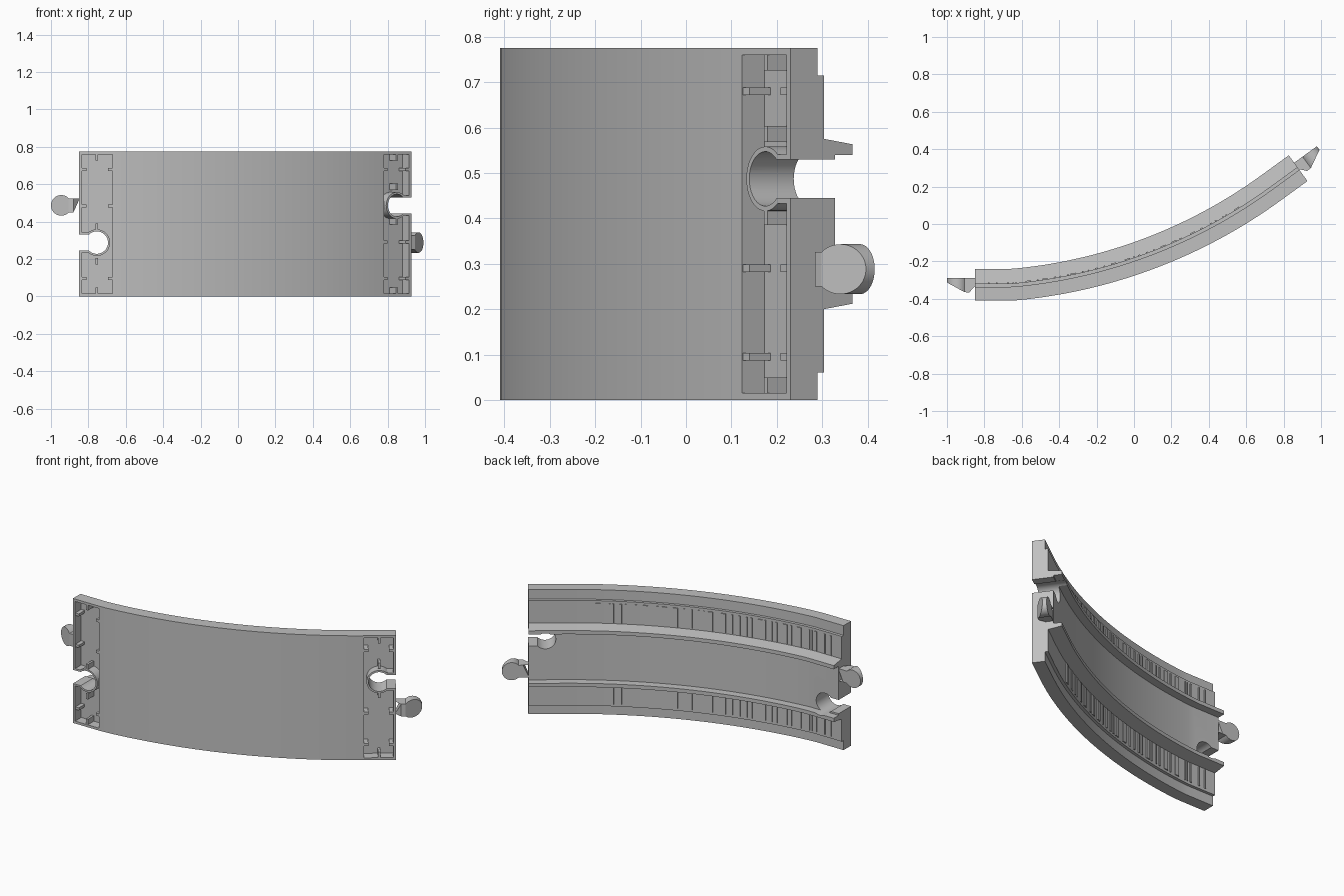
import bpy, bmesh, math, random
from mathutils import Vector

if "Cube" in bpy.data.objects:
    bpy.data.objects.remove(bpy.data.objects["Cube"])

WIDTH = 0.775                      # height of the standing track
END = 0.2                          # straight length at the first end
A0, A1 = math.radians(4.9), math.radians(36)
RADIUS = 2.85
ARC = RADIUS * (A1 - A0)
LENGTH = END + ARC + 0.18
SOCKET_S, SOCKET_Z = 0.095, 0.288  # socket centre, along and across the track

grey = bpy.data.materials.new("grey_plastic")
grey.use_nodes = True
grey.diffuse_color = (0.53, 0.53, 0.53, 1)
grey.node_tree.nodes["Principled BSDF"].inputs["Base Color"].default_value = grey.diffuse_color


def bend(v):
    """Map (along, height, across) of a straight track onto the curved path."""
    s, h, z = v
    a = A0 + min(max(s - END, 0), ARC) / RADIUS
    x, y = -0.85 + min(s, END), -0.41
    x += RADIUS * (math.sin(a) - math.sin(A0))
    y += RADIUS * (math.cos(A0) - math.cos(a))
    extra = max(s - END - ARC, 0)
    x += extra * math.cos(A1)
    y += extra * math.sin(A1)
    if s < END + 0.03:             # ease the small corner where the curve starts
        a = A0 * max(0, (s - 0.185) / 0.045)
    return Vector((x - h * math.sin(a), y + h * math.cos(a), z))


def make(name, bm):
    bmesh.ops.recalc_face_normals(bm, faces=bm.faces)
    mesh = bpy.data.meshes.new(name)
    bm.to_mesh(mesh)
    bm.free()
    mesh.materials.append(grey)
    ob = bpy.data.objects.new(name, mesh)
    bpy.context.collection.objects.link(ob)
    return ob


def add_box(bm, lo, hi):
    verts = bmesh.ops.create_cube(bm, size=1)["verts"]
    for v in verts:
        v.co = Vector([lo[i] if v.co[i] < 0 else hi[i] for i in range(3)])


def add_prism(bm, outline, low, high):
    """Extrude an (along, across) outline; low is a height or a rule."""
    rule = low if callable(low) else lambda s: low
    bottom = [bm.verts.new((s, rule(s), z)) for s, z in outline]
    top = [bm.verts.new((s, high, z)) for s, z in outline]
    bm.faces.new(top)
    bmesh.ops.triangulate(bm, faces=[bm.faces.new(bottom)])
    n = len(outline)
    for i in range(n):
        j = (i + 1) % n
        bm.faces.new((bottom[i], bottom[j], top[j], top[i]))


def keyhole(centre, zc, radius, half, open_s):
    """Circle joined to a neck that runs to open_s."""
    side = 1 if open_s > centre else -1
    gap = math.asin(half / radius)
    pts = [(open_s, zc + half)]
    for i in range(29):
        a = gap + (2 * math.pi - 2 * gap) * i / 28
        pts.append((centre + side * radius * math.cos(a), zc + radius * math.sin(a)))
    return pts + [(open_s, zc - half)]


def turn(ob):
    """Move a first-end part to the far end by a half turn."""
    for v in ob.data.vertices:
        v.co = (LENGTH - v.co.x, v.co.y, WIDTH - v.co.z)


def cut(ob, cutter):
    mod = ob.modifiers.new("cut", "BOOLEAN")
    mod.operation, mod.object, mod.solver = "DIFFERENCE", cutter, "EXACT"
    cutter.hide_render = True
    bpy.context.view_layer.update()
    deps = bpy.context.evaluated_depsgraph_get()
    mesh = bpy.data.meshes.new_from_object(ob.evaluated_get(deps))
    ob.modifiers.clear()
    ob.data = mesh
    bpy.data.objects.remove(cutter)


def finish(ob):
    for v in ob.data.vertices:
        v.co = bend(v.co)
    ob.data.shade_smooth()
    ob.data.set_sharp_from_angle(angle=math.radians(20))


# Track body: low edge strip, wheel bed, rail and raised deck, mirrored across
half = [(0, 0), (0.074, 0), (0.074, 0.06), (0.092, 0.06), (0.092, 0.2),
        (0.17, 0.212), (0.17, 0.235), (0.122, 0.235)]
profile = half + [(h, WIDTH - z) for h, z in reversed(half)]
stations = [0, 0.185] + [END + 0.03 + (ARC - 0.03) * i / 36 for i in range(37)] + [LENGTH]
bm = bmesh.new()
rings = [[bm.verts.new((s, h, z)) for h, z in profile] for s in stations]
for a, b in zip(rings, rings[1:]):
    for i in range(len(profile)):
        j = (i + 1) % len(profile)
        bm.faces.new((a[i], a[j], b[j], b[i]))
bm.faces.new(rings[0])
bm.faces.new(rings[-1])
body = make("track_body", bm)


def place(name, bm, far):
    ob = make(name, bm)
    if far:
        turn(ob)
    return ob


def socket_cutter(far):
    bm = bmesh.new()
    add_prism(bm, keyhole(SOCKET_S, SOCKET_Z, 0.06, 0.0425, -0.05), -0.05, 0.3)
    return place("socket_cutter", bm, far)


def peg_underside(s):
    if s > -0.03:
        return 0.045 + (s + 0.03) * 1.1
    return 0.045 + max(0, -s - 0.055) * 0.55


for far in (False, True):
    end = "right" if not far else "left"
    # Pocket under the end, then the socket through the deck
    bm = bmesh.new()
    add_box(bm, (0.015, -0.05, 0.015), (0.18, 0.06, WIDTH - 0.015))
    cut(body, place("pocket_cutter", bm, far))
    cut(body, socket_cutter(far))

    # Thin wall around the socket inside the pocket
    bm = bmesh.new()
    add_prism(bm, keyhole(SOCKET_S, SOCKET_Z, 0.071, 0.054, 0.01), 0.001, 0.065)
    collar = place(end + "_socket_wall", bm, far)
    cut(collar, socket_cutter(far))
    finish(collar)

    # Small stiffening ribs in the pocket
    bm = bmesh.new()
    for z in (0.095, 0.485, 0.68):
        for s in (0.014, 0.156):
            add_box(bm, (s, 0.002, z - 0.008), (s + 0.025, 0.062, z + 0.008))
    for z in (0.014, 0.172, 0.355, WIDTH - 0.049):
        add_box(bm, (SOCKET_S - 0.007, 0.002, z), (SOCKET_S + 0.007, 0.062, z + 0.048 - 0.013))
    finish(place(end + "_pocket_ribs", bm, far))

    # Connector peg with a tapering round head
    zc = WIDTH - SOCKET_Z
    outline = keyhole(-0.095, zc, 0.055, 0.038, 0.004)
    outline.insert(0, (-0.03, zc + 0.038))
    outline.append((-0.03, zc - 0.038))
    outline = outline[1:2] + [outline[0]] + outline[2:]
    bm = bmesh.new()
    add_prism(bm, outline, peg_underside, 0.121)
    finish(place(end + "_connector_peg", bm, far))

finish(body)

# Grip ridges across both wheel beds, in uneven groups
random.seed(4)
bm = bmesh.new()
s = 0.07
while s < LENGTH - 0.38:
    w = random.choice((0.008, 0.012, 0.03))
    for z in (0.075, WIDTH - 0.195):
        add_box(bm, (s, 0.085, z), (s + w, 0.098, z + 0.12))
    s += w + random.choice((0.012, 0.02, 0.035, 0.05))
finish(make("grip_ridges", bm))
